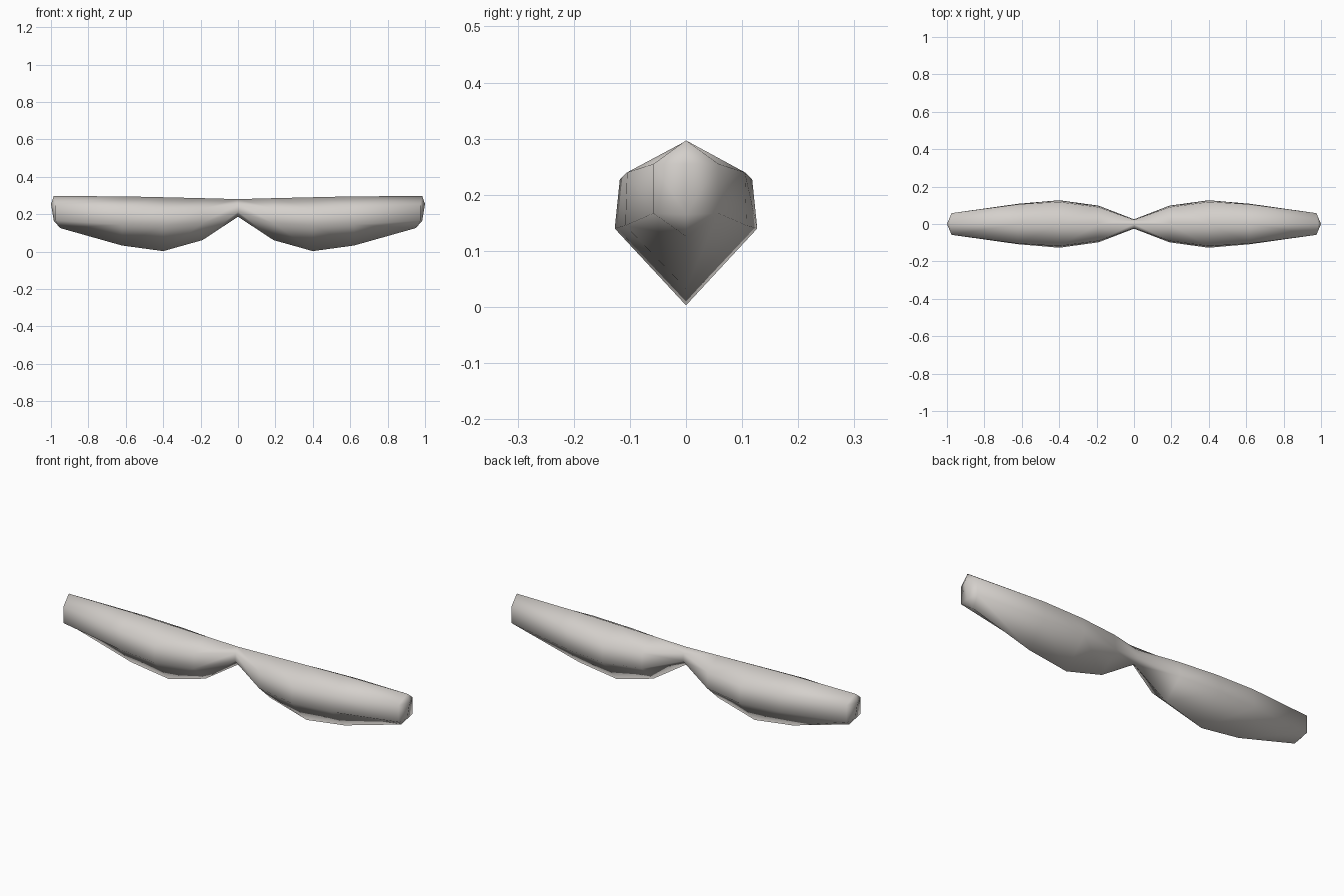
import bpy, bmesh

if "Cube" in bpy.data.objects:
    bpy.data.objects.remove(bpy.data.objects["Cube"])

# Single warm pale grey
mat = bpy.data.materials.new("pale warm grey")
mat.diffuse_color = (0.66, 0.63, 0.60, 1)
mat.use_nodes = True
mat.node_tree.nodes["Principled BSDF"].inputs["Base Color"].default_value = mat.diffuse_color

# Stations: x top/bottom, x sides, top z, (upper y, z), (lower y, z), bottom z
stations = [
    (0.00, 0.00, 0.00, 0.281, (0.022, 0.255), (0.025, 0.215), 0.187),
    (0.19, 0.19, 0.19, 0.286, (0.090, 0.232), (0.098, 0.152), 0.062),
    (0.40, 0.40, 0.40, 0.291, (0.118, 0.227), (0.127, 0.140), 0.003),
    (0.62, 0.62, 0.62, 0.296, (0.105, 0.240), (0.108, 0.145), 0.033),
    (0.985, 0.975, 0.95, 0.297, (0.058, 0.255), (0.058, 0.167), 0.126),
]

bm = bmesh.new()
rings = []
for xt, xs, xb, zt, (uy, uz), (ly, lz), zb in stations:
    pts = [(xt, 0, zt), (xs, -uy, uz), (xs, -ly, lz),
           (xb, 0, zb), (xs, ly, lz), (xs, uy, uz)]
    rings.append([bm.verts.new(p) for p in pts])

# Six-sided skin between stations
for a, b in zip(rings, rings[1:]):
    for i in range(6):
        j = (i + 1) % 6
        bm.faces.new((a[i], a[j], b[j], b[i]))

# Faceted tip with a central ridge
t, u1, l1, b, l2, u2 = rings[-1]
hi = bm.verts.new((1.0, 0, 0.255))
lo = bm.verts.new((0.985, 0, 0.165))
for u, l in ((u1, l1), (u2, l2)):
    bm.faces.new((t, u, hi))
    bm.faces.new((u, l, lo, hi))
    bm.faces.new((l, b, lo))

# Mirror the other half and weld at the waist
geom = bm.verts[:] + bm.edges[:] + bm.faces[:]
bmesh.ops.mirror(bm, geom=geom, axis='X', merge_dist=0.0005)
bmesh.ops.remove_doubles(bm, verts=bm.verts[:], dist=0.0005)
bmesh.ops.recalc_face_normals(bm, faces=bm.faces[:])
for f in bm.faces:
    f.smooth = True

me = bpy.data.meshes.new("double_lobed_bar")
bm.to_mesh(me)
bm.free()
me.materials.append(mat)
ob = bpy.data.objects.new("double_lobed_bar", me)
bpy.context.collection.objects.link(ob)
